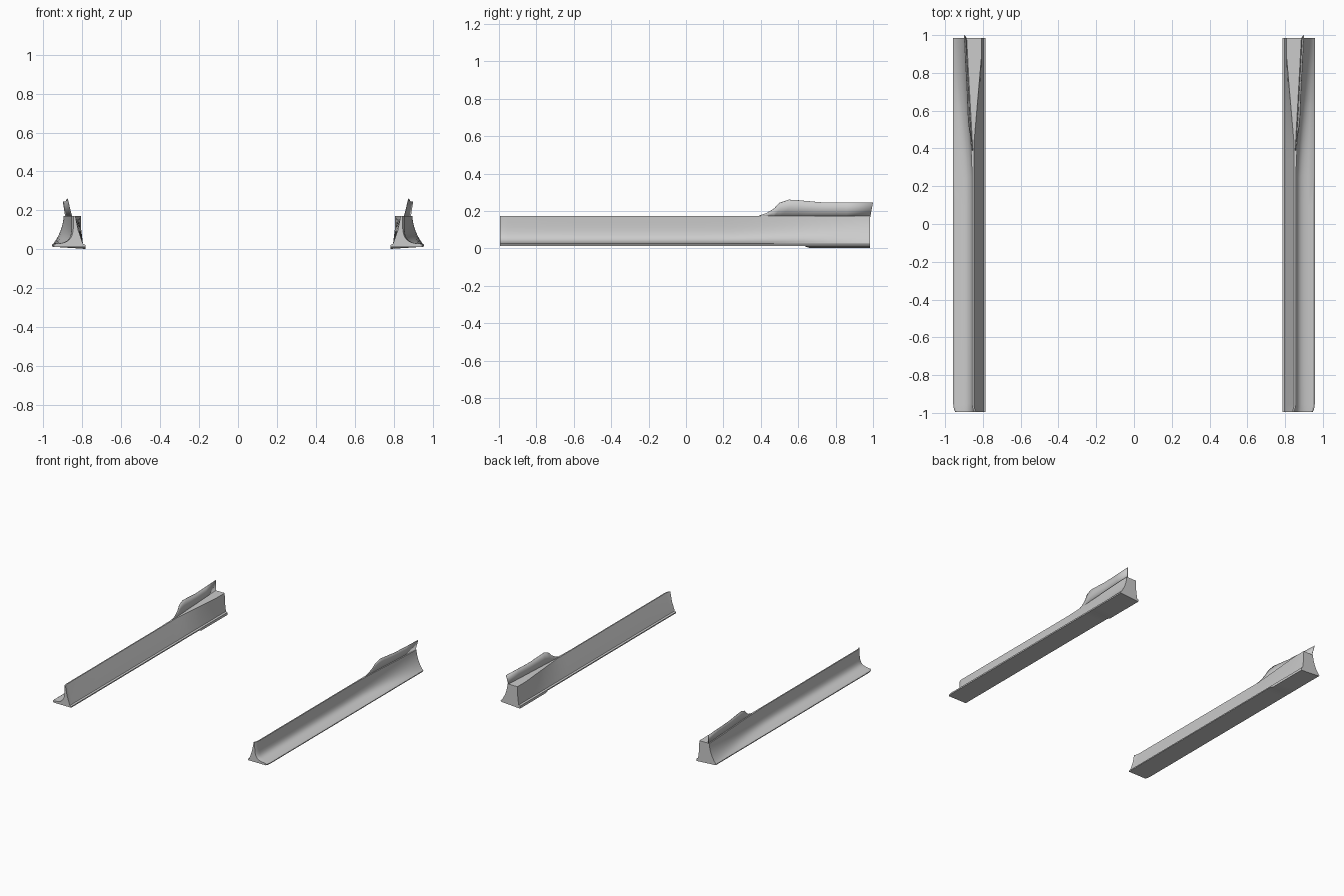
import bpy, bmesh
from mathutils import Vector

if "Cube" in bpy.data.objects:
    bpy.data.objects.remove(bpy.data.objects["Cube"])


def lerp(a, b, t):
    return a + (b - a) * t


def ramp(y, lo, hi):
    return min(1, max(0, (y - lo) / (hi - lo)))


def bezier(p, t):
    s = 1 - t
    return s**3 * p[0] + 3 * s * s * t * p[1] + 3 * s * t * t * p[2] + t**3 * p[3]


# Outer concave curve: slim wall along the length, flared block at the rear
SLIM = [Vector(p) for p in ((.857, .172), (.853, .06), (.853, .032), (.948, .028))]
FLARE = [Vector(p) for p in ((.896, .172), (.90, .11), (.925, .06), (.950, .028))]


def section(y):
    """Closed (x, z) cross-section of the right-hand skirt at a given y."""
    t = ramp(y, .25, .985)
    t = lerp(t, t * t * (3 - 2 * t), .5)
    ctrl = [a.lerp(b, t) for a, b in zip(SLIM, FLARE)]
    nose = ramp(-y, .955, .995) ** 2          # rounding at the front tip
    ctrl[0].x -= .012 * nose
    ctrl[1].x -= .010 * nose
    ctrl[3].x -= .008 * nose
    top_in = lerp(.848, .808, ramp(y, .42, .88)) - .012 * nose
    mid_in = lerp(.822, .806, ramp(y, .42, .88))
    floor = lerp(.013, .002, ramp(y, .63, .66))
    pts = [(.785, floor), (.785, .022), (.797, .028), (mid_in, .10), (top_in, .172)]
    pts += [tuple(bezier(ctrl, i / 10)) for i in range(11)]
    edge = .957 - .010 * nose
    pts += [(edge, .022), (edge - .003, .013)]
    return pts


def finish(bm, name):
    bmesh.ops.recalc_face_normals(bm, faces=bm.faces)
    mesh = bpy.data.meshes.new(name)
    bm.to_mesh(mesh)
    bm.free()
    obj = bpy.data.objects.new(name, mesh)
    bpy.context.collection.objects.link(obj)
    bpy.ops.object.select_all(action='DESELECT')
    obj.select_set(True)
    bpy.context.view_layer.objects.active = obj
    bpy.ops.object.shade_smooth_by_angle(angle=.5)
    return obj


def build_skirt(side, name):
    bm = bmesh.new()
    ys = [-.995, -.985, -.97, -.955, -.6, -.2, .1, .25, .34, .42, .5, .57,
          .63, .66, .72, .8, .88, .94, .985]
    rings = [[bm.verts.new((side * x, y, z)) for x, z in section(y)] for y in ys]
    n = len(rings[0])
    for a, b in zip(rings, rings[1:]):
        for i in range(n):
            j = (i + 1) % n
            bm.faces.new((a[i], a[j], b[j], b[i]))
    bm.faces.new(rings[0])
    bm.faces.new(rings[-1])
    finish(bm, name)


def build_fin(side, name):
    # Upright blade on the rear outer edge, leaning slightly outwards
    bm = bmesh.new()
    outline = [(.39, .175), (.43, .188), (.47, .212), (.50, .243), (.55, .260),
               (.60, .257), (.72, .246), (.86, .245), (1.0, .245)]
    rows = []
    for y, z in outline:
        yb = min(y, .985)
        x = lerp(.854, .887, ramp(y, .39, .985))
        row = []
        for k in range(3):
            f = k / 2
            row.append(bm.verts.new((side * (x + .013 * f * (z - .17) / .08),
                                     lerp(yb, y, f), lerp(.168, z, f))))
        rows.append(row)
    for a, b in zip(rows, rows[1:]):
        for k in range(2):
            bm.faces.new((a[k], b[k], b[k + 1], a[k + 1]))
    obj = finish(bm, name)
    mod = obj.modifiers.new("thickness", 'SOLIDIFY')
    mod.thickness = .003
    mod.offset = 0


for side, label in ((1, "right"), (-1, "left")):
    build_skirt(side, label + "_side_skirt")
    build_fin(side, label + "_rear_fin")
